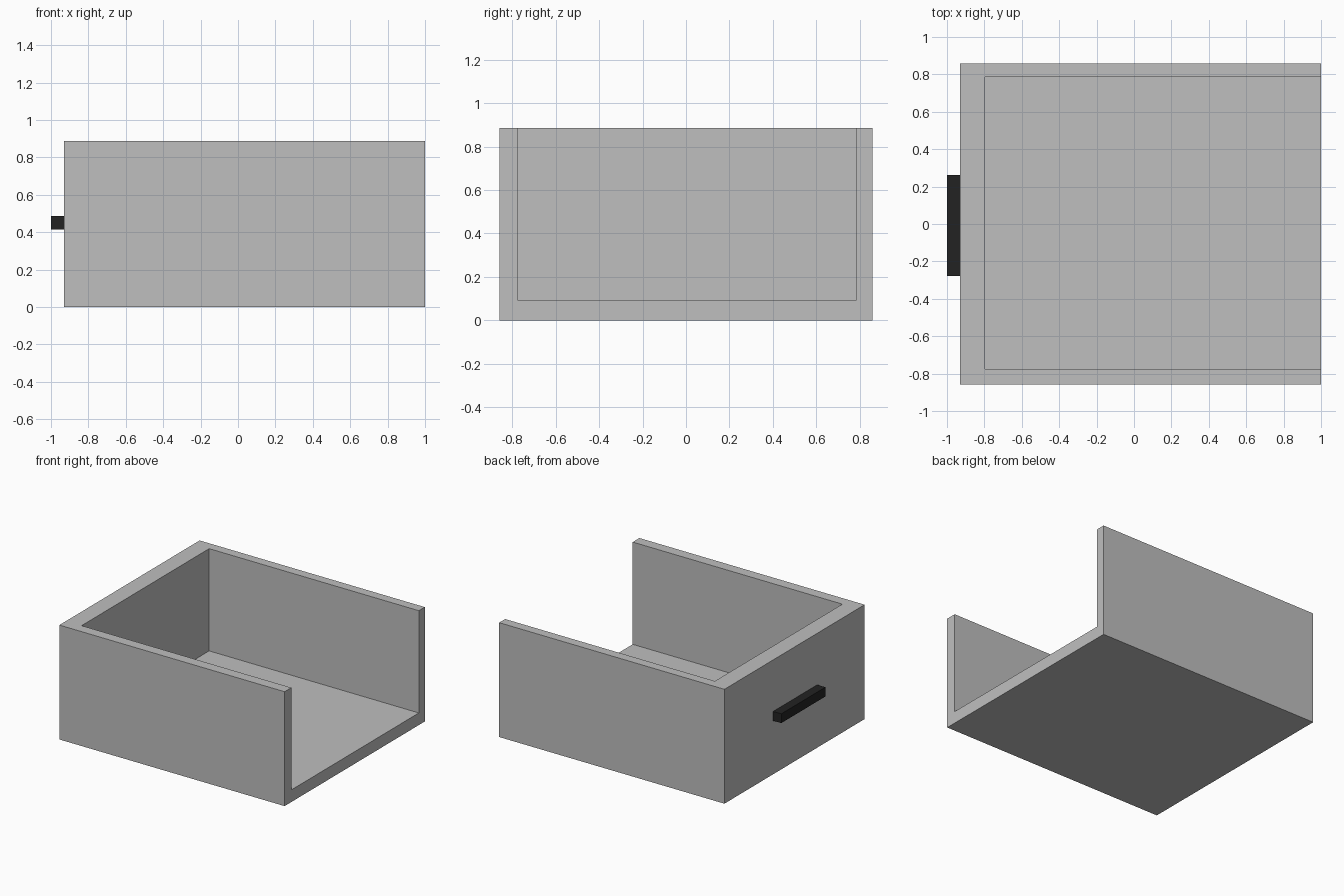
import bpy
import bmesh

cube = bpy.data.objects.get("Cube")
if cube:
    bpy.data.objects.remove(cube, do_unlink=True)


def material(name, rgb):
    mat = bpy.data.materials.new(name)
    mat.use_nodes = True
    colour = (*rgb, 1.0)
    mat.diffuse_color = colour
    mat.node_tree.nodes["Principled BSDF"].inputs["Base Color"].default_value = colour
    return mat


def finish(name, bm, mat):
    bmesh.ops.recalc_face_normals(bm, faces=bm.faces)
    mesh = bpy.data.meshes.new(name)
    bm.to_mesh(mesh)
    bm.free()
    mesh.materials.append(mat)
    obj = bpy.data.objects.new(name, mesh)
    bpy.context.collection.objects.link(obj)
    return obj


def extrude_x(bm, profile, x0, x1):
    """Sweep a closed (y, z) profile along x."""
    face = bm.faces.new([bm.verts.new((x0, y, z)) for y, z in profile])
    swept = bmesh.ops.extrude_face_region(bm, geom=[face])["geom"]
    verts = [v for v in swept if isinstance(v, bmesh.types.BMVert)]
    bmesh.ops.translate(bm, verts=verts, vec=(x1 - x0, 0, 0))


def rectangle(y0, y1, z0, z1):
    return [(y0, z0), (y1, z0), (y1, z1), (y0, z1)]


light_grey = material("light grey", (0.52, 0.52, 0.52))
black = material("black", (0.016, 0.016, 0.016))

WIDTH, TOP, FLOOR = 0.858, 0.886, 0.094
INNER_RIGHT, INNER_LEFT = -0.776, 0.785
BACK, INNER_BACK, OPEN_END = -0.93, -0.797, 1.0

# Tray body: U-shaped channel open at one end, closed by a thick end wall
bm = bmesh.new()
channel = [(-WIDTH, 0), (WIDTH, 0), (WIDTH, TOP), (INNER_LEFT, TOP),
           (INNER_LEFT, FLOOR), (INNER_RIGHT, FLOOR), (INNER_RIGHT, TOP), (-WIDTH, TOP)]
extrude_x(bm, channel, INNER_BACK, OPEN_END)
finish("tray_floor_and_sides", bm, light_grey)

bm = bmesh.new()
extrude_x(bm, rectangle(-WIDTH, WIDTH, 0, TOP), BACK, INNER_BACK)
finish("tray_end_wall", bm, light_grey)

# Pull handle: plain bar on the closed end
bm = bmesh.new()
extrude_x(bm, rectangle(-0.278, 0.262, 0.415, 0.487), -1.0, BACK)
finish("pull_handle", bm, black)
